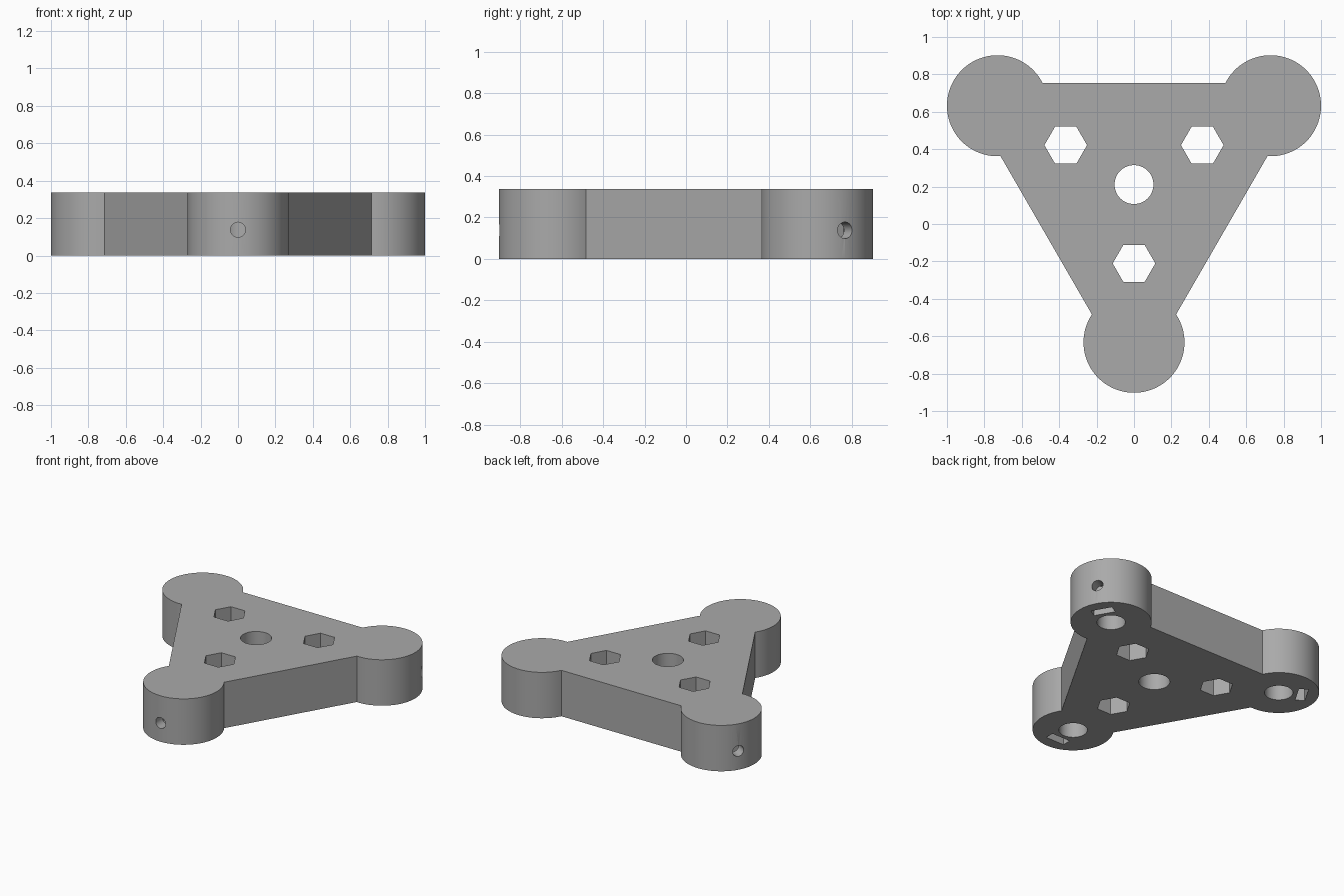
import bpy, bmesh, math
from mathutils import Matrix, Vector

if "Cube" in bpy.data.objects:
    bpy.data.objects.remove(bpy.data.objects["Cube"])

H = 0.338                 # plate thickness
ARM = 0.843               # hub to lobe distance
LOBE_R = 0.27             # lobe radius
EDGE = 0.542              # hub to straight side distance
HUB = Vector((0, ARM / 4, 0))
ANGLES = [math.radians(a) for a in (30, 150, 270)]


def polar(r, a, z=0.0):
    return Vector((r * math.cos(a), r * math.sin(a), z))


def make_object(name, bm):
    bmesh.ops.recalc_face_normals(bm, faces=bm.faces[:])
    mesh = bpy.data.meshes.new(name)
    bm.to_mesh(mesh)
    bm.free()
    ob = bpy.data.objects.new(name, mesh)
    bpy.context.collection.objects.link(ob)
    return ob


def prism(name, sides, radius, depth, matrix):
    bm = bmesh.new()
    bmesh.ops.create_cone(bm, cap_ends=True, segments=sides, radius1=radius,
                          radius2=radius, depth=depth, matrix=matrix)
    return make_object(name, bm)


def box(name, size, matrix):
    bm = bmesh.new()
    bmesh.ops.create_cube(bm, size=1, matrix=matrix @ Matrix.Diagonal((*size, 1)))
    return make_object(name, bm)


# Plate: triangle with a round lobe at each corner
sweep = math.radians(60) + math.acos((EDGE - ARM / 2) / LOBE_R)
bm = bmesh.new()
outline = []
STEPS = 56
for a in ANGLES:
    for i in range(STEPS + 1):
        t = a - sweep + 2 * sweep * i / STEPS
        outline.append(bm.verts.new(HUB + polar(ARM, a) + polar(LOBE_R, t)))
face = bm.faces.new(outline)
ext = bmesh.ops.extrude_face_region(bm, geom=[face])
bmesh.ops.translate(bm, vec=(0, 0, H),
                    verts=[v for v in ext["geom"] if isinstance(v, bmesh.types.BMVert)])
plate = make_object("three_lobed_plate", bm)

# Cutters: hub bore, then hex hole, blind socket, nut slot and screw hole per arm
cutters = [prism("hub_bore", 64, 0.104, 1, Matrix.Translation(HUB))]
for a in ANGLES:
    turn = Matrix.Rotation(a, 4, 'Z')
    lobe = HUB + polar(ARM, a)
    # hexagon with corners along x
    cutters.append(prism("hex_hole", 6, 0.114, 1,
                         Matrix.Translation(HUB + polar(ARM / 2, a))
                         @ Matrix.Rotation(math.pi / 2, 4, 'Z')))
    cutters.append(prism("lobe_socket", 48, 0.095, 0.54, Matrix.Translation(lobe)))
    cutters.append(box("nut_slot", (0.065, 0.15, 0.43),
                       Matrix.Translation(lobe + polar(0.157, a)) @ turn))
    cutters.append(prism("screw_hole", 32, 0.04, 0.4,
                         Matrix.Translation(lobe + polar(0.22, a, 0.138)) @ turn
                         @ Matrix.Rotation(math.pi / 2, 4, 'Y')))

bpy.context.view_layer.objects.active = plate
plate.select_set(True)
for c in cutters:
    c.hide_render = True
    mod = plate.modifiers.new(c.name, 'BOOLEAN')
    mod.operation = 'DIFFERENCE'
    mod.solver = 'EXACT'
    mod.object = c
    bpy.ops.object.modifier_apply(modifier=mod.name)
for c in cutters:
    bpy.data.objects.remove(c)

# Colour and shading
grey = bpy.data.materials.new("mid_grey")
grey.diffuse_color = (0.4, 0.4, 0.4, 1)
grey.use_nodes = True
grey.node_tree.nodes["Principled BSDF"].inputs["Base Color"].default_value = grey.diffuse_color
plate.data.materials.clear()
plate.data.materials.append(grey)
for p in plate.data.polygons:
    p.material_index = 0
bpy.ops.object.shade_smooth_by_angle(angle=math.radians(30))
